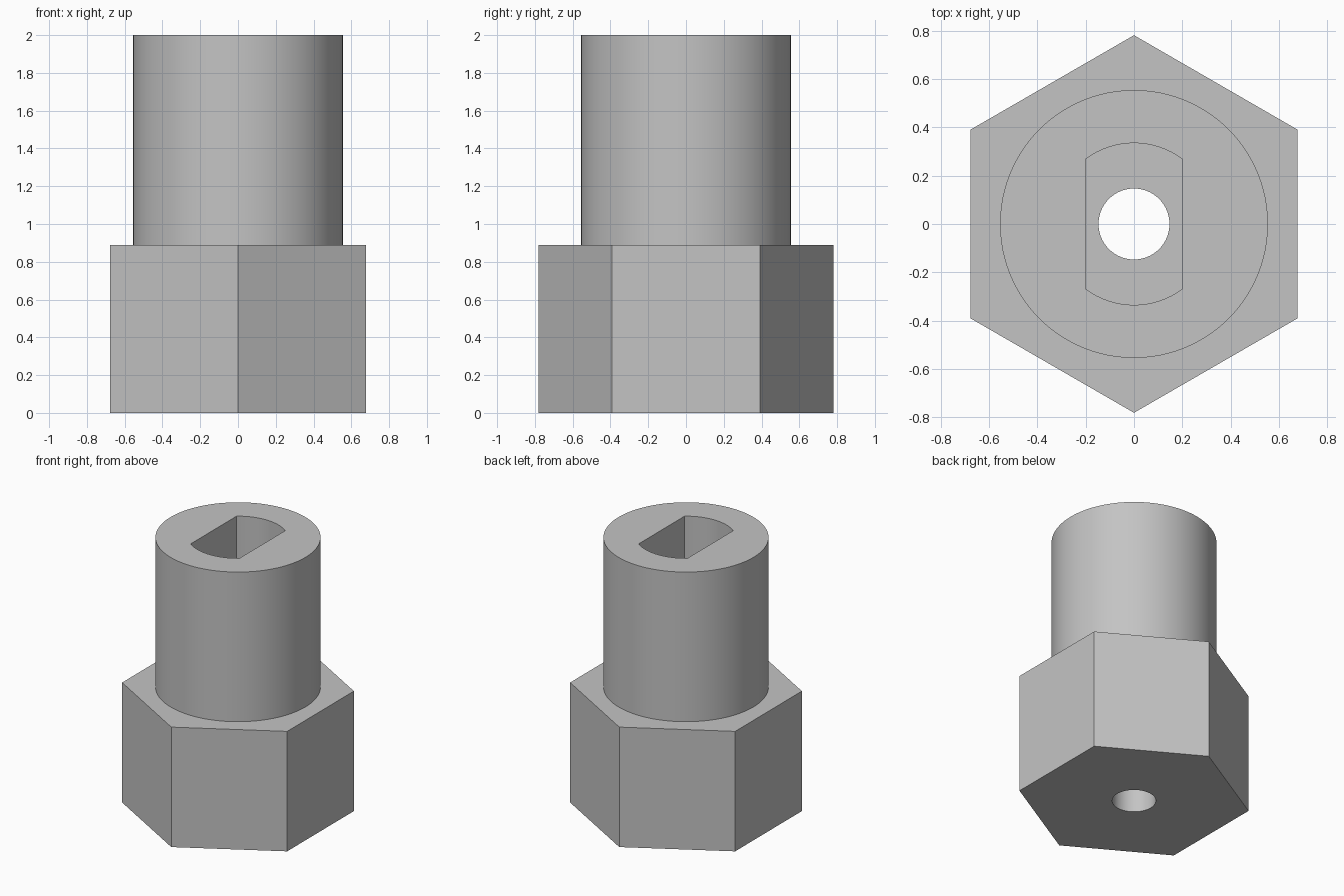
import bpy, bmesh
from math import sin, cos, asin, pi, radians

cube = bpy.data.objects.get("Cube")
if cube:
    bpy.data.objects.remove(cube, do_unlink=True)

# Single grey finish
GREY = (0.55, 0.55, 0.55, 1)
grey = bpy.data.materials.new("plain_grey")
grey.use_nodes = True
grey.diffuse_color = GREY
grey.node_tree.nodes["Principled BSDF"].inputs["Base Color"].default_value = GREY

HEIGHT, COLLAR, SLOT_FLOOR = 2.0, 0.89, 0.89


def arc(radius, start, end, steps):
    return [(radius * cos(start + (end - start) * i / steps),
             radius * sin(start + (end - start) * i / steps)) for i in range(steps + 1)]


def circle(radius, sides, turn=0.0):
    return arc(radius, turn, turn + 2 * pi, sides)[:-1]


def prism(name, outline, z0, z1):
    """Extrude a closed outline from z0 up to z1."""
    bm = bmesh.new()
    base = bm.faces.new([bm.verts.new((x, y, z0)) for x, y in outline])
    top = bmesh.ops.extrude_face_region(bm, geom=[base])["geom"]
    bmesh.ops.translate(bm, vec=(0, 0, z1 - z0),
                        verts=[v for v in top if isinstance(v, bmesh.types.BMVert)])
    bmesh.ops.recalc_face_normals(bm, faces=bm.faces)
    mesh = bpy.data.meshes.new(name)
    bm.to_mesh(mesh)
    bm.free()
    mesh.materials.append(grey)
    obj = bpy.data.objects.new(name, mesh)
    bpy.context.collection.objects.link(obj)
    return obj


def combine(target, tool, operation):
    """Apply a boolean and discard the tool."""
    bpy.context.view_layer.objects.active = target
    mod = target.modifiers.new(operation.title(), "BOOLEAN")
    mod.operation, mod.solver, mod.object = operation, "EXACT", tool
    bpy.ops.object.modifier_apply(modifier=mod.name)
    bpy.data.objects.remove(tool, do_unlink=True)


# Hexagonal base with a round sleeve on top
socket = prism("hex_socket_adapter", circle(0.782, 6, pi / 2), 0, COLLAR)
combine(socket, prism("sleeve", circle(0.555, 96), COLLAR / 2, HEIGHT), "UNION")

# Shaft slot: a circle with two flat sides
half_width, slot_radius = 0.2, 0.335
a = asin(half_width / slot_radius)
slot = arc(slot_radius, pi / 2 - a, pi / 2 + a, 24)
slot += [(-x, -y) for x, y in slot]
combine(socket, prism("slot_cutter", slot, SLOT_FLOOR, HEIGHT + 0.2), "DIFFERENCE")

# Screw hole through the floor
combine(socket, prism("hole_cutter", circle(0.147, 64), -0.2, SLOT_FLOOR + 0.2), "DIFFERENCE")

# Smooth round walls, crisp edges
bpy.ops.object.select_all(action="DESELECT")
socket.select_set(True)
bpy.context.view_layer.objects.active = socket
bpy.ops.object.shade_smooth_by_angle(angle=radians(30))
